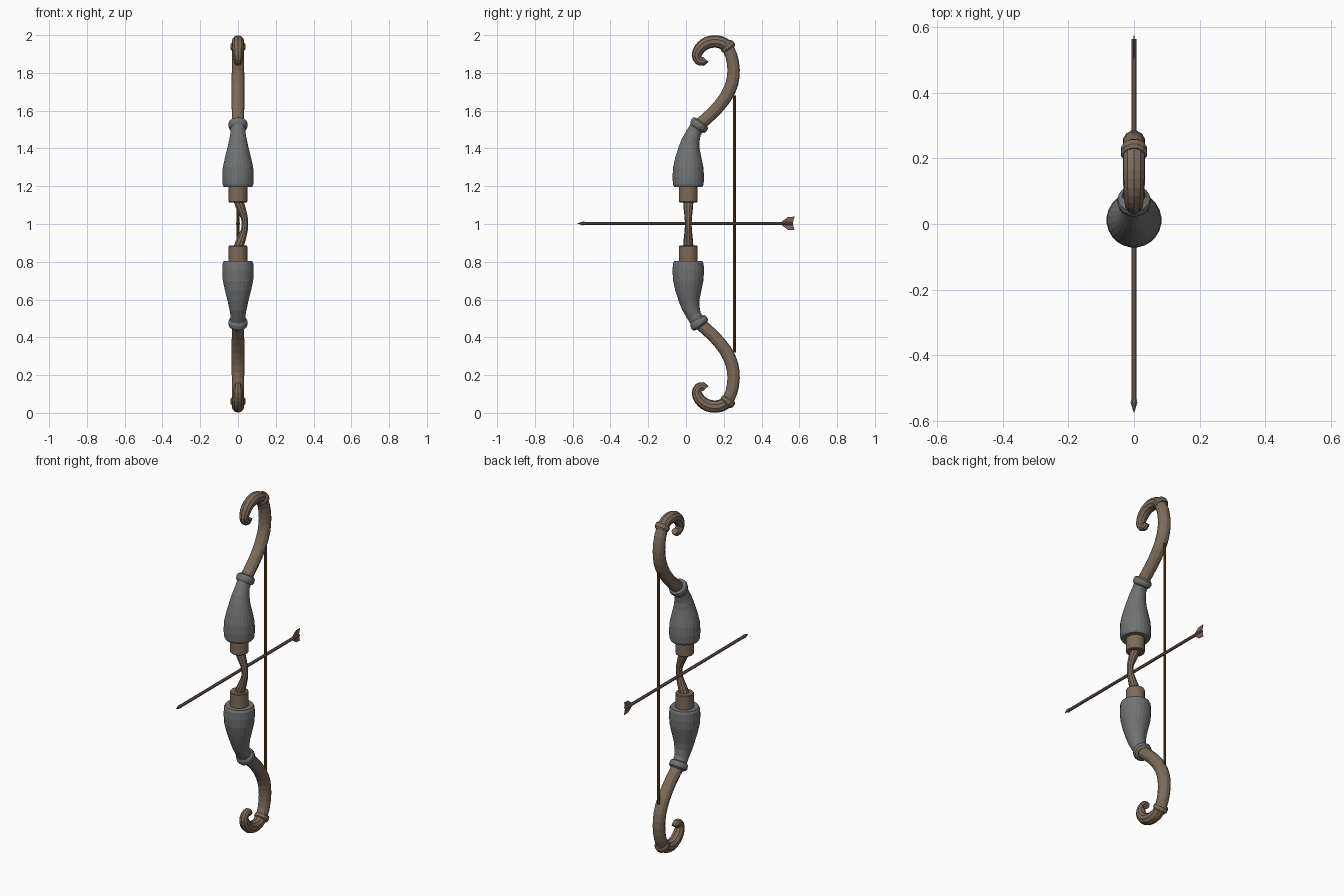
import bpy, bmesh, math
from mathutils import Vector

if "Cube" in bpy.data.objects:
    bpy.data.objects.remove(bpy.data.objects["Cube"])


def material(name, rgb):
    m = bpy.data.materials.new(name)
    m.diffuse_color = (*rgb, 1)
    m.use_nodes = True
    m.node_tree.nodes["Principled BSDF"].inputs["Base Color"].default_value = m.diffuse_color
    return m


WOOD = material("brown wood", (0.205, 0.148, 0.102))
GREY = material("grey metal", (0.165, 0.168, 0.170))
CORD = material("dark gold cord", (0.150, 0.070, 0.010))
SHAFT = material("reddish brown", (0.200, 0.135, 0.110))


def smooth_path(pts, n=2):
    """Catmull-Rom refinement of (y, z, r) points."""
    out = []
    v = [Vector(p) for p in pts]
    for i in range(len(v) - 1):
        p0, p1, p2, p3 = v[max(i - 1, 0)], v[i], v[i + 1], v[min(i + 2, len(v) - 1)]
        for k in range(n):
            t = k / n
            out.append(0.5 * (2 * p1 + (p2 - p0) * t + (2 * p0 - 5 * p1 + 4 * p2 - p3) * t * t
                              + (3 * p1 - p0 - 3 * p2 + p3) * t ** 3))
    return out + [v[-1]]


def finish(name, bm, mat):
    bmesh.ops.recalc_face_normals(bm, faces=bm.faces)
    me = bpy.data.meshes.new(name)
    bm.to_mesh(me)
    bm.free()
    me.materials.append(mat)
    ob = bpy.data.objects.new(name, me)
    bpy.context.collection.objects.link(ob)
    return ob


def sweep(name, pts, sides, mat, flip=False):
    """Tube through (x, y, z, r) points with capped ends; flip mirrors about z = 1."""
    bm = bmesh.new()
    c = [Vector(p[:3]) for p in pts]
    rings = []
    for i, p in enumerate(pts):
        t = (c[min(i + 1, len(c) - 1)] - c[max(i - 1, 0)]).normalized()
        n = t.cross(Vector((1, 0, 0))).normalized()
        u = n.cross(t)
        ring = []
        for k in range(sides):
            a = math.tau * (k + 0.5) / sides
            q = c[i] + p[3] * (math.cos(a) * u + math.sin(a) * n)
            if flip:
                q.z = 2 - q.z
            ring.append(bm.verts.new(q))
        rings.append(ring)
    for a, b in zip(rings, rings[1:]):
        for k in range(sides):
            j = (k + 1) % sides
            bm.faces.new((a[k], a[j], b[j], b[k]))
    bm.faces.new(rings[0])
    bm.faces.new(rings[-1])
    return finish(name, bm, mat)


# Profiles as (y, z, radius) for the upper half
VASE = [(.012, 1.197, .076), (.012, 1.21, .082), (.012, 1.25, .084), (.012, 1.30, .081),
        (.013, 1.35, .070), (.017, 1.40, .057), (.026, 1.445, .047), (.042, 1.485, .039),
        (.055, 1.505, .039), (.060, 1.512, .048), (.070, 1.524, .052), (.078, 1.534, .049),
        (.083, 1.541, .037)]
LIMB = [(.070, 1.525, .034), (.145, 1.592, .034), (.208, 1.668, .035), (.243, 1.743, .035),
        (.252, 1.817, .034), (.240, 1.892, .033), (.212, 1.948, .032)]
CURL = [(.218, 1.940, .034), (.185, 1.962, .033), (.140, 1.966, .033), (.100, 1.953, .032),
        (.070, 1.925, .030), (.056, 1.892, .026), (.066, 1.866, .023), (.088, 1.858, .021),
        (.104, 1.872, .019)]
COLLAR = [(.231, 1.925, .034), (.227, 1.932, .041), (.215, 1.945, .041), (.209, 1.951, .034)]
GRIP = [(.012, 1.115, .047), (.012, 1.119, .050), (.012, 1.20, .050)]

for side, flip in (("upper", False), ("lower", True)):
    for part, pts, sides, mat in (("vase_sleeve", VASE, 24, GREY),
                                  ("limb", smooth_path(LIMB), 12, WOOD),
                                  ("curl", smooth_path(CURL), 10, WOOD),
                                  ("limb_collar", COLLAR, 12, WOOD),
                                  ("grip_collar", GRIP, 24, WOOD)):
        sweep(f"{side}_{part}", [(0, *p) for p in pts], sides, mat, flip)

# Handle bowed sideways around the arrow
half = [(.002, 1.125, .027), (.012, 1.095, .026), (.025, 1.06, .022), (.034, 1.03, .019)]
handle = [(x, .012, z, r) for x, z, r in half] + [(.037, .012, 1.0, .018)]
handle += [(x, .012, 2 - z, r) for x, z, r in reversed(half)]
sweep("handle", handle, 10, WOOD)

# Bowstring
sweep("bowstring", [(0, .256, .32, .008), (0, .256, 1.68, .008)], 8, CORD)

# Arrow shaft with pointed tip
sweep("arrow_shaft", [(0, y, 1.003, r) for y, r in
                      ((-.575, .001), (-.545, .011), (-.535, .009), (.565, .009))], 8, SHAFT)

# Thin fletching plates above and below the shaft
for name, s in (("upper_fletching", 1), ("lower_fletching", -1)):
    bm = bmesh.new()
    outline = [(.50, .004), (.54, .034), (.575, .036), (.565, .0)]
    vs = [bm.verts.new((-.002, y, 1.003 + s * h)) for y, h in outline]
    f = bm.faces.new(vs)
    ext = bmesh.ops.extrude_face_region(bm, geom=[f])
    bmesh.ops.translate(bm, vec=(.004, 0, 0),
                        verts=[g for g in ext["geom"] if isinstance(g, bmesh.types.BMVert)])
    finish(name, bm, SHAFT)
